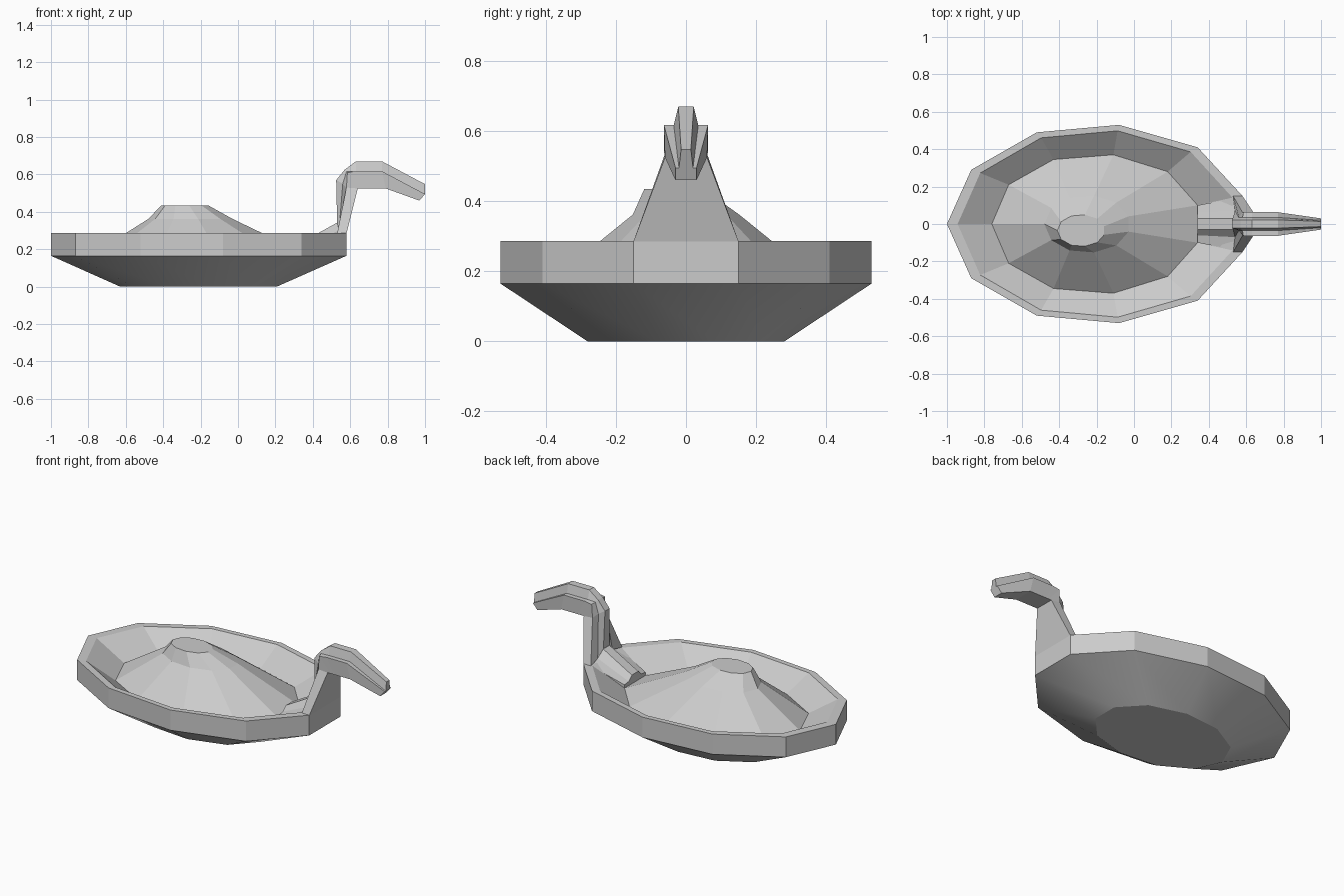
import bpy
import bmesh

cube = bpy.data.objects.get("Cube")
if cube:
    bpy.data.objects.remove(cube, do_unlink=True)

grey = bpy.data.materials.new("plain_grey")
grey.use_nodes = True
colour = (0.6, 0.6, 0.6, 1)
grey.diffuse_color = colour
grey.node_tree.nodes["Principled BSDF"].inputs["Base Color"].default_value = colour


def loft(name, rings, smooth_bands=()):
    """Skin a list of equal-length closed rings, capping both ends."""
    bm = bmesh.new()
    loops = [[bm.verts.new(p) for p in ring] for ring in rings]
    count = len(loops[0])
    for band, (a, b) in enumerate(zip(loops, loops[1:])):
        for i in range(count):
            j = (i + 1) % count
            face = bm.faces.new((a[i], a[j], b[j], b[i]))
            face.smooth = band in smooth_bands
    bm.faces.new(loops[0])
    bm.faces.new(loops[-1])
    bmesh.ops.recalc_face_normals(bm, faces=bm.faces)
    mesh = bpy.data.meshes.new(name)
    bm.to_mesh(mesh)
    bm.free()
    mesh.materials.append(grey)
    obj = bpy.data.objects.new(name, mesh)
    bpy.context.collection.objects.link(obj)
    return obj


def mirrored(half):
    """Close a half section (y > 0) with its mirror image."""
    return half + [(x, -y, z) for x, y, z in reversed(half)]


def outline(half):
    """Full eleven-sided plan from the tail point and one side."""
    return half + [(x, -y) for x, y in reversed(half[1:])]


def ring(plan, z, sx=1, sy=1, dx=0, dy=0):
    return [(x * sx + dx, y * sy + dy, z) for x, y in plan]


# Shallow dish with a raised off-centre mound in the bowl
rim = outline([(-1, 0), (-0.87, 0.29), (-0.52, 0.49), (-0.08, 0.53),
               (0.34, 0.41), (0.58, 0.15)])
floor = outline([(-0.76, 0), (-0.67, 0.21), (-0.43, 0.345), (-0.11, 0.37),
                 (0.18, 0.28), (0.34, 0.10)])
loft("dish", [
    ring(rim, 0, 0.53, 0.53, -0.1),
    ring(rim, 0.165),
    ring(rim, 0.287),
    ring(rim, 0.287, 0.93, 0.94, -0.013),
    ring(floor, 0.185),
    ring(floor, 0.362, 0.41, 0.41, -0.168),
    ring(floor, 0.435, 0.227, 0.227, -0.237, -0.035),
], smooth_bands=(0,))

# Neck and head: each half section runs front, side, ledge, ridge
neck_sections = [
    [(0.58, 0.15, 0.285), (0.53, 0.15, 0.285), (0.54, 0.07, 0.30), (0.53, 0.03, 0.345)],
    [(0.64, 0.06, 0.525), (0.58, 0.062, 0.53), (0.56, 0.035, 0.55), (0.525, 0.022, 0.57)],
    [(0.66, 0.06, 0.525), (0.585, 0.063, 0.61), (0.58, 0.035, 0.615), (0.57, 0.022, 0.625)],
    [(0.68, 0.06, 0.525), (0.63, 0.063, 0.617), (0.63, 0.035, 0.617), (0.63, 0.022, 0.67)],
    [(0.79, 0.06, 0.525), (0.77, 0.063, 0.617), (0.77, 0.035, 0.617), (0.77, 0.022, 0.67)],
    [(0.97, 0.03, 0.46), (1, 0.03, 0.495), (1, 0.02, 0.495), (1, 0.014, 0.548)],
]
loft("neck_and_head", [mirrored(s) for s in neck_sections])

# Sloping foot that ties the neck to the bowl floor
foot_sections = [
    [(0.34, 0.10, 0.18), (0.34, 0.10, 0.205), (0.34, 0.06, 0.21), (0.34, 0.03, 0.237)],
    [(0.55, 0.14, 0.24), (0.55, 0.14, 0.285), (0.54, 0.07, 0.30), (0.54, 0.03, 0.348)],
]
loft("neck_foot", [mirrored(s) for s in foot_sections])
